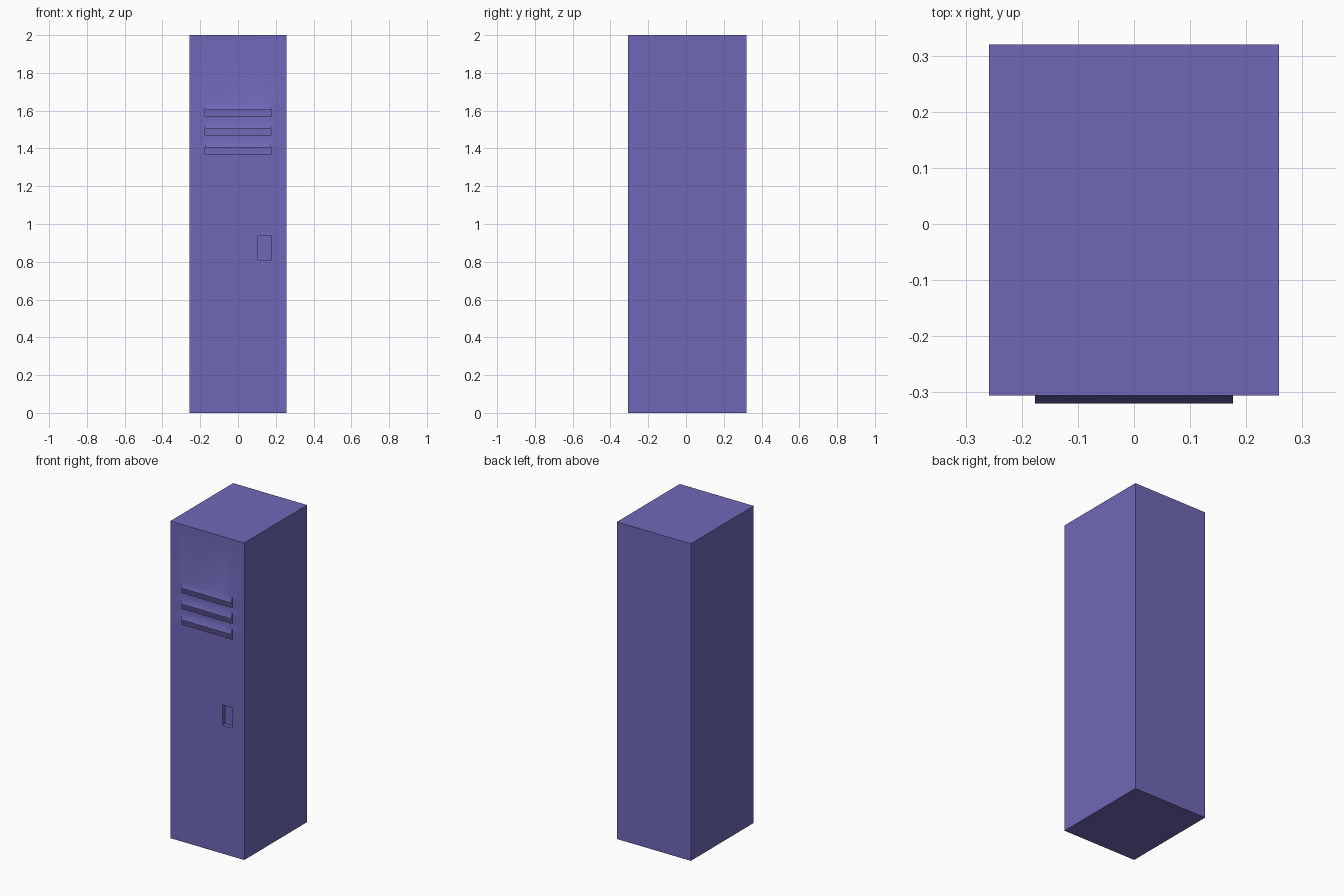
import bpy, bmesh, math

if "Cube" in bpy.data.objects:
    bpy.data.objects.remove(bpy.data.objects["Cube"])

W, YF, YB, H = 0.258, -0.306, 0.32, 2.0
LIP_Y = -0.32            # how far the vent flaps stick out
POCKET_Y = YF + 0.025    # back of the latch recess
VENTS = [1.37, 1.47, 1.57]   # bottom of each vent slot
XS = [-W, -0.176, 0.105, 0.176, W]
Z0, Z1 = 0.81, 0.937     # latch recess height
ZS = [0.0, Z0, Z1] + [z + d for z in VENTS for d in (0.0, 0.07)] + [H]

bm = bmesh.new()


def quad(*pts):
    return bm.faces.new([bm.verts.new(p) for p in pts])


# Door front: a grid with open vent slots and a latch opening
for x0, x1 in zip(XS, XS[1:]):
    for z0, z1 in zip(ZS, ZS[1:]):
        vent = z0 in VENTS and -0.17 > x0 - 0.01 and x0 > -0.2
        vent = z0 in VENTS and x0 > -0.2 and x1 < 0.2
        latch = z0 == Z0 and x0 == 0.105
        if vent:
            # Sloping louver flap hinged at the top of the slot
            quad((x0, LIP_Y, z0 + 0.035), (x1, LIP_Y, z0 + 0.035),
                 (x1, YF, z1), (x0, YF, z1))
        elif latch:
            # Recessed latch pocket: back and four walls
            ring = [(x0, z0), (x1, z0), (x1, z1), (x0, z1)]
            quad(*[(x, POCKET_Y, z) for x, z in ring])
            for (ax, az), (bx, bz) in zip(ring, ring[1:] + ring[:1]):
                quad((ax, YF, az), (bx, YF, bz),
                     (bx, POCKET_Y, bz), (ax, POCKET_Y, az))
        else:
            quad((x0, YF, z0), (x1, YF, z0), (x1, YF, z1), (x0, YF, z1))

# Sides, back, top and bottom sheets of the hollow body
quad((W, YF, 0), (W, YB, 0), (W, YB, H), (W, YF, H))
quad((-W, YB, 0), (-W, YF, 0), (-W, YF, H), (-W, YB, H))
quad((W, YB, 0), (-W, YB, 0), (-W, YB, H), (W, YB, H))
quad((-W, YF, H), (W, YF, H), (W, YB, H), (-W, YB, H))
quad((-W, YB, 0), (W, YB, 0), (W, YF, 0), (-W, YF, 0))
bmesh.ops.remove_doubles(bm, verts=bm.verts, dist=1e-5)

mesh = bpy.data.meshes.new("locker_body")
bm.to_mesh(mesh)
bm.free()
locker = bpy.data.objects.new("locker_body", mesh)
bpy.context.collection.objects.link(locker)

# Painted metal
paint = bpy.data.materials.new("purple_paint")
paint.diffuse_color = (0.16, 0.14, 0.48, 1)
paint.use_nodes = True
paint.node_tree.nodes["Principled BSDF"].inputs["Base Color"].default_value = paint.diffuse_color
mesh.materials.append(paint)

bpy.context.view_layer.objects.active = locker
locker.select_set(True)
bpy.ops.object.shade_smooth_by_angle(angle=math.radians(30))
